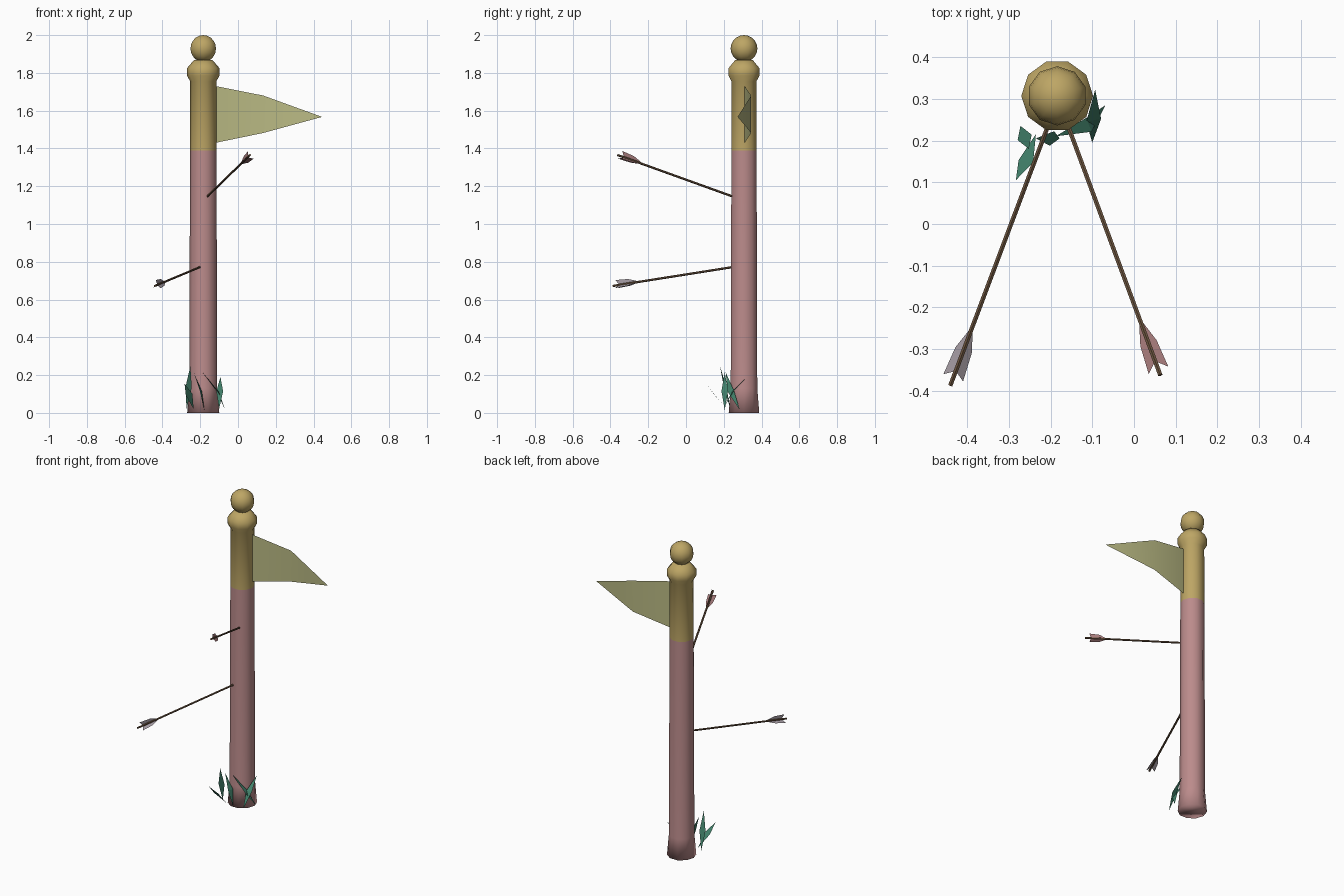
import bpy, bmesh, math
from mathutils import Vector

if "Cube" in bpy.data.objects:
    bpy.data.objects.remove(bpy.data.objects["Cube"])

PX, PY = -0.184, 0.307   # pole axis


def mat(name, rgb):
    m = bpy.data.materials.new(name)
    m.diffuse_color = (*rgb, 1)
    m.use_nodes = True
    m.node_tree.nodes["Principled BSDF"].inputs["Base Color"].default_value = m.diffuse_color
    return m


PINK = mat("dusty_pink", (0.50, 0.26, 0.26))
GOLD = mat("old_gold", (0.51, 0.38, 0.13))
CLOTH = mat("pale_olive", (0.49, 0.49, 0.23))
WOOD = mat("brown_wood", (0.15, 0.09, 0.05))
ROSE = mat("rose_feather", (0.42, 0.22, 0.22))
GREY = mat("grey_feather", (0.40, 0.35, 0.39))
GREEN = mat("teal_green", (0.054, 0.22, 0.145))


def finish(bm, name, mats, smooth=True):
    me = bpy.data.meshes.new(name)
    bm.normal_update()
    bm.to_mesh(me)
    bm.free()
    for m in mats:
        me.materials.append(m)
    for p in me.polygons:
        p.use_smooth = smooth
    ob = bpy.data.objects.new(name, me)
    bpy.context.collection.objects.link(ob)
    return ob


# Pole: ten-sided lathe, pink below and gold above
PROFILE = [(0.085, 0), (0.074, 0.13), (0.070, 1.39), (0.069, 1.755),
           (0.086, 1.785), (0.086, 1.825), (0.050, 1.867)]
bm = bmesh.new()
rings = [[bm.verts.new((PX + r * math.cos(i * math.tau / 10),
                        PY + r * math.sin(i * math.tau / 10), z))
          for i in range(10)] for r, z in PROFILE]
for k, (a, b) in enumerate(zip(rings, rings[1:])):
    for i in range(10):
        j = (i + 1) % 10
        bm.faces.new((a[i], a[j], b[j], b[i])).material_index = int(k >= 2)
bm.faces.new(rings[0][::-1])
bm.faces.new(rings[-1]).material_index = 1
finish(bm, "pole", [PINK, GOLD])

# Ball on top
bm = bmesh.new()
bmesh.ops.create_uvsphere(bm, u_segments=10, v_segments=10, radius=0.071)
bmesh.ops.translate(bm, vec=(PX, PY, 1.929), verts=bm.verts)
finish(bm, "ball_finial", [GOLD])

# Bent pennant
bm = bmesh.new()
v = [bm.verts.new(c) for c in [
    (-0.118, 0.31, 1.43), (-0.118, 0.31, 1.73), (0.134, 0.345, 1.68),
    (0.134, 0.345, 1.482), (0.445, 0.273, 1.567)]]
bm.faces.new((v[0], v[3], v[2], v[1]))
bm.faces.new((v[3], v[4], v[2]))
finish(bm, "pennant", [CLOTH])


# Arrows: six-sided shaft with three feather vanes
def arrow(name, start, end, feather):
    start, end = Vector(start), Vector(end)
    d = (end - start).normalized()
    side = d.cross(Vector((0, 0, 1))).normalized()
    up = side.cross(d)
    bm = bmesh.new()
    a, b = start - d * 0.03, end
    bmesh.ops.create_cone(bm, cap_ends=True, segments=6, radius1=0.006,
                          radius2=0.006, depth=(b - a).length)
    bmesh.ops.transform(bm, matrix=d.to_track_quat('Z', 'Y').to_matrix().to_4x4(),
                        verts=bm.verts)
    bmesh.ops.translate(bm, vec=(a + b) / 2, verts=bm.verts)
    finish(bm, name + "_shaft", [WOOD], False)

    bm = bmesh.new()
    for k in range(3):
        t = math.pi / 2 + k * math.tau / 3
        out = side * math.cos(t) + up * math.sin(t)
        # vane outline: distance back from the end, distance from the axis
        bm.faces.new([bm.verts.new(end - d * s + out * r) for s, r in
                      [(0.145, 0.004), (0.09, 0.024), (0.018, 0.029), (0.035, 0.004)]])
    finish(bm, name + "_feathers", [feather], False)


arrow("upper_arrow", (-0.158, 0.235, 1.15), (0.063, -0.362, 1.365), ROSE)
arrow("lower_arrow", (-0.206, 0.235, 0.77), (-0.44, -0.387, 0.672), GREY)


# Grass: bent leaf blades given by root, tip, and width direction
def blade(name, root, tip, wide, bend):
    root, tip = Vector(root), Vector(tip)
    w = Vector(wide).normalized() * 0.018
    mid = root.lerp(tip, 0.5) + Vector(bend)
    bm = bmesh.new()
    r, l, t, q = [bm.verts.new(c) for c in (root, mid - w, tip, mid + w)]
    bm.faces.new((r, l, q))
    bm.faces.new((q, l, t))
    finish(bm, name, [GREEN], False)


BLADES = [
    ((-0.235, 0.215, 0.02), (-0.283, 0.105, 0.155), (1, -0.2, 0.2), (0, -0.01, 0.01)),
    ((-0.272, 0.235, 0.02), (-0.252, 0.18, 0.248), (1, 0.4, 0), (0, 0, 0)),
    ((-0.178, 0.205, 0.015), (-0.235, 0.205, 0.215), (0.3, 1, 0), (0.01, 0, 0)),
    ((-0.100, 0.195, 0.02), (-0.093, 0.322, 0.19), (1, 0.2, 0), (0, -0.01, 0.01)),
    ((-0.068, 0.285, 0.015), (-0.188, 0.21, 0.215), (-0.4, 1, 0.2), (0.02, -0.01, 0)),
]
for n, args in enumerate(BLADES, 1):
    blade(f"grass_blade_{n}", *args)
